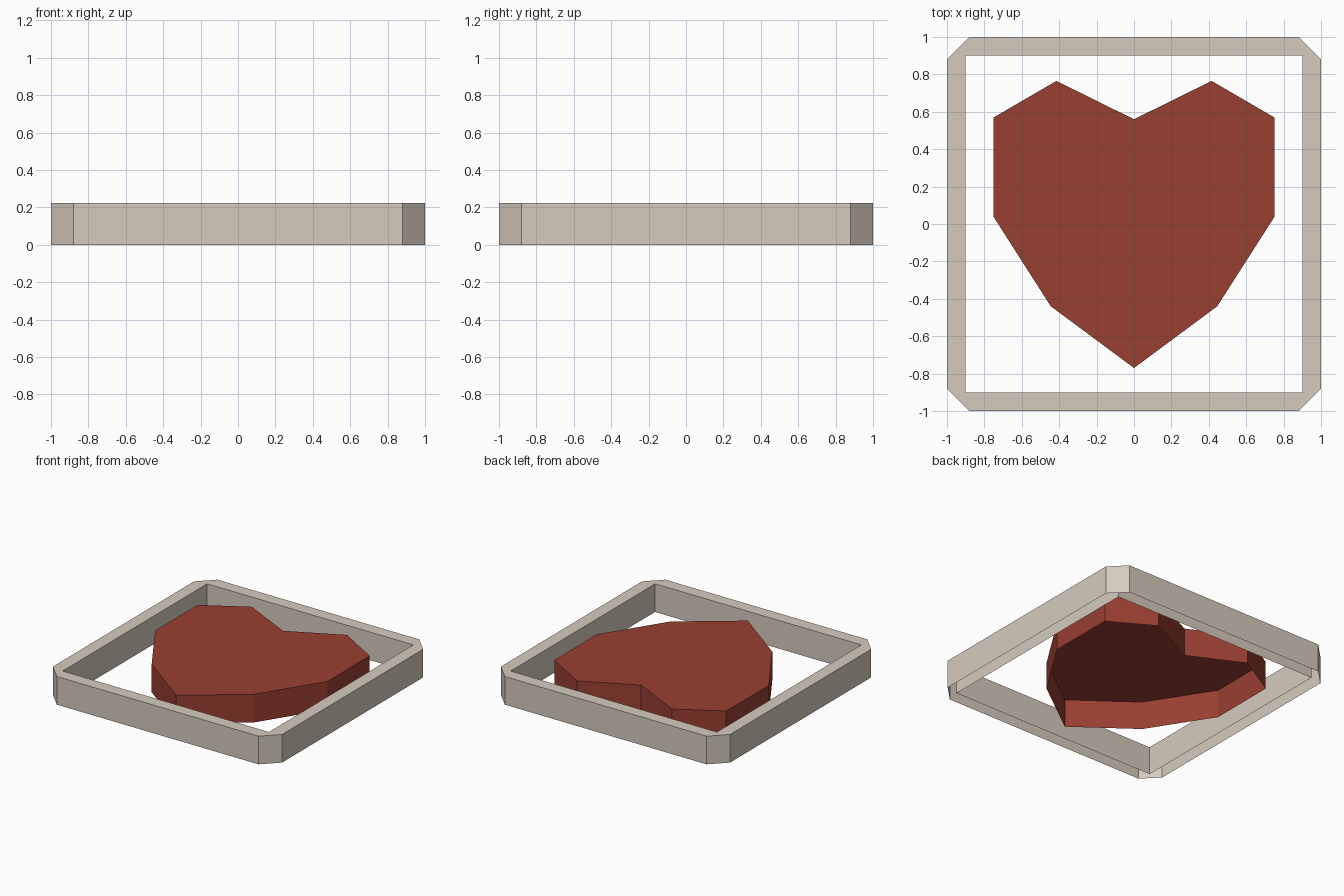
import bpy, bmesh

if "Cube" in bpy.data.objects:
    bpy.data.objects.remove(bpy.data.objects["Cube"])

H = 0.222  # shared height


def material(name, srgb):
    m = bpy.data.materials.new(name)
    lin = [((c / 255 + 0.055) / 1.055) ** 2.4 for c in srgb]
    m.diffuse_color = (*lin, 1)
    m.use_nodes = True
    m.node_tree.nodes["Principled BSDF"].inputs["Base Color"].default_value = m.diffuse_color
    return m


def finish(bm, name, mat):
    mesh = bpy.data.meshes.new(name)
    bm.to_mesh(mesh)
    bm.free()
    mesh.materials.append(mat)
    obj = bpy.data.objects.new(name, mesh)
    bpy.context.collection.objects.link(obj)
    return obj


def wall(bm, outline, inward=False):
    """Upright wall along a counter-clockwise outline; returns its top vertices."""
    low = [bm.verts.new((x, y, 0)) for x, y in outline]
    top = [bm.verts.new((x, y, H)) for x, y in outline]
    n = len(outline)
    for i in range(n):
        j = (i + 1) % n
        quad = [low[i], low[j], top[j], top[i]]
        bm.faces.new(quad[::-1] if inward else quad)
    return top


stone = material("pale_stone", (214, 203, 190))
red = material("brick_red", (153, 62, 49))

# Square rim with chamfered outer corners, open underneath
C, I = 0.88, 0.90
outer = [(C, -1), (1, -C), (1, C), (C, 1), (-C, 1), (-1, C), (-1, -C), (-C, -1)]
inner = [(I, -I), (I, I), (-I, I), (-I, -I)]
bm = bmesh.new()
o = wall(bm, outer)
n = wall(bm, inner, inward=True)
for k in range(4):
    a, b, c = o[2 * k], o[2 * k + 1], o[(2 * k + 2) % 8]
    bm.faces.new((a, b, n[k]))                       # corner
    bm.faces.new((b, c, n[(k + 1) % 4], n[k]))       # side
finish(bm, "rim", stone)

# Heart block with a flat top, open underneath
half = [(0.445, -0.44), (0.752, 0.04), (0.75, 0.57), (0.415, 0.765)]
heart = [(0, -0.77)] + half + [(0, 0.56)] + [(-x, y) for x, y in reversed(half)]
bm = bmesh.new()
t = wall(bm, heart)
bm.faces.new(t[:6])            # right half of the top
bm.faces.new(t[5:] + t[:1])    # left half of the top
bmesh.ops.dissolve_edges(bm, edges=[bm.edges.get((t[0], t[5]))])
finish(bm, "heart", red)
